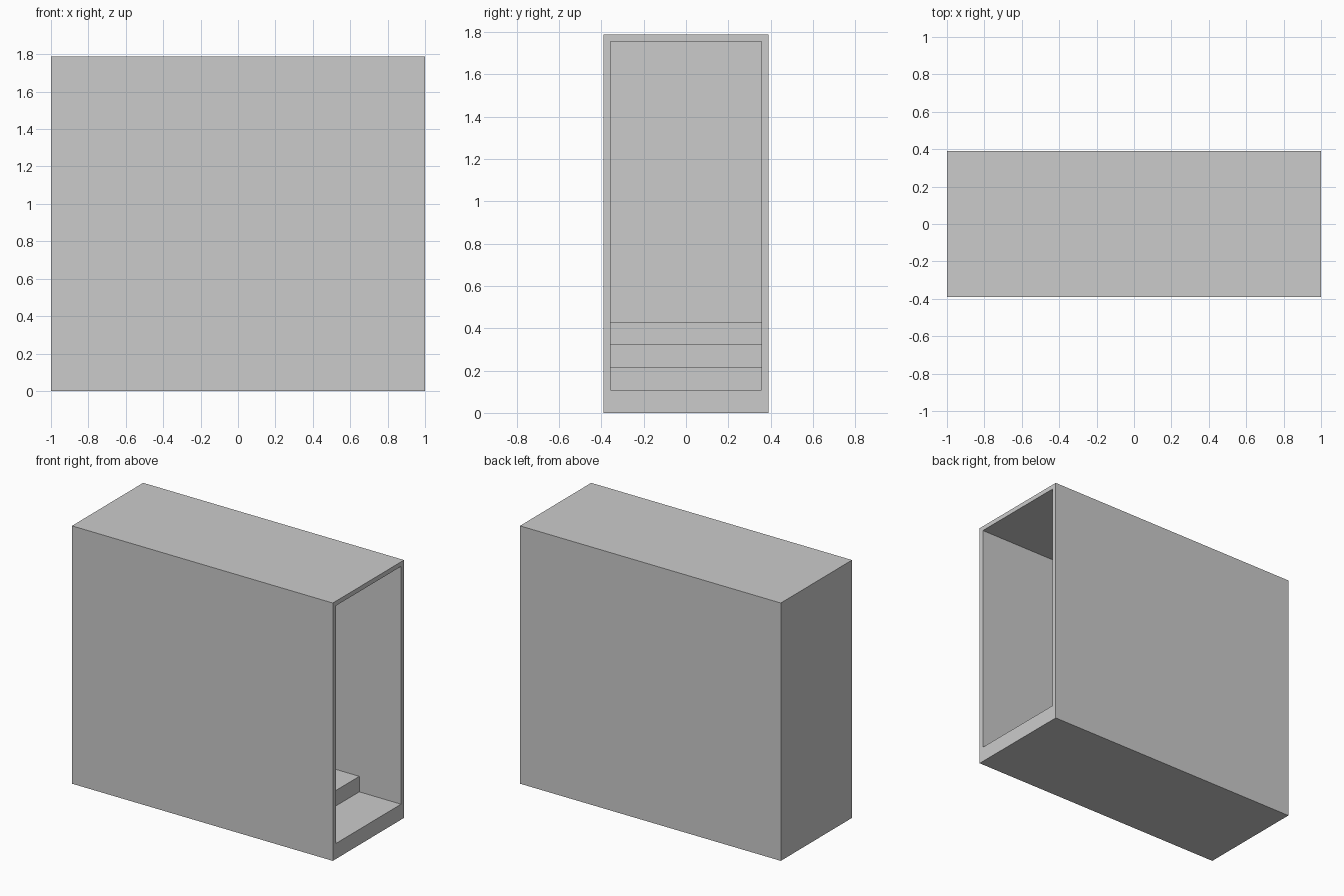
import bpy, bmesh

if "Cube" in bpy.data.objects:
    bpy.data.objects.remove(bpy.data.objects["Cube"])

L, D, H = 1.0, 0.39, 1.787        # half length, half depth, height
INNER_D, CEILING = 0.357, 1.755   # half width and top of the passage
BACK = -0.935                     # inner face of the closed end
STEPS, RISE, TREAD = 4, 0.1075, 0.32


def prism(name, profile, half_depth):
    """Extrude an (x, z) profile symmetrically along y."""
    bm = bmesh.new()
    face = bm.faces.new([bm.verts.new((x, -half_depth, z)) for x, z in profile])
    ext = bmesh.ops.extrude_face_region(bm, geom=[face])
    verts = [g for g in ext["geom"] if isinstance(g, bmesh.types.BMVert)]
    bmesh.ops.translate(bm, verts=verts, vec=(0, 2 * half_depth, 0))
    bmesh.ops.recalc_face_normals(bm, faces=bm.faces)
    mesh = bpy.data.meshes.new(name)
    bm.to_mesh(mesh)
    bm.free()
    obj = bpy.data.objects.new(name, mesh)
    bpy.context.collection.objects.link(obj)
    return obj


# Outer block
shell = prism("stairwell_shell", [(-L, 0), (L, 0), (L, H), (-L, H)], D)

# Passage with a stepped floor, open at the right end
profile = [(L + 0.1, CEILING), (L + 0.1, RISE)]
for i in range(1, STEPS):
    x = L - i * TREAD
    profile += [(x, i * RISE), (x, (i + 1) * RISE)]
profile += [(BACK, STEPS * RISE), (BACK, CEILING)]
cutter = prism("passage_cutter", profile, INNER_D)
cutter.hide_render = True

# Hollow out the block, then discard the cutter
mod = shell.modifiers.new("passage", "BOOLEAN")
mod.operation = "DIFFERENCE"
mod.solver = "EXACT"
mod.object = cutter
bpy.context.view_layer.objects.active = shell
bpy.ops.object.modifier_apply(modifier=mod.name)
bpy.data.objects.remove(cutter)
